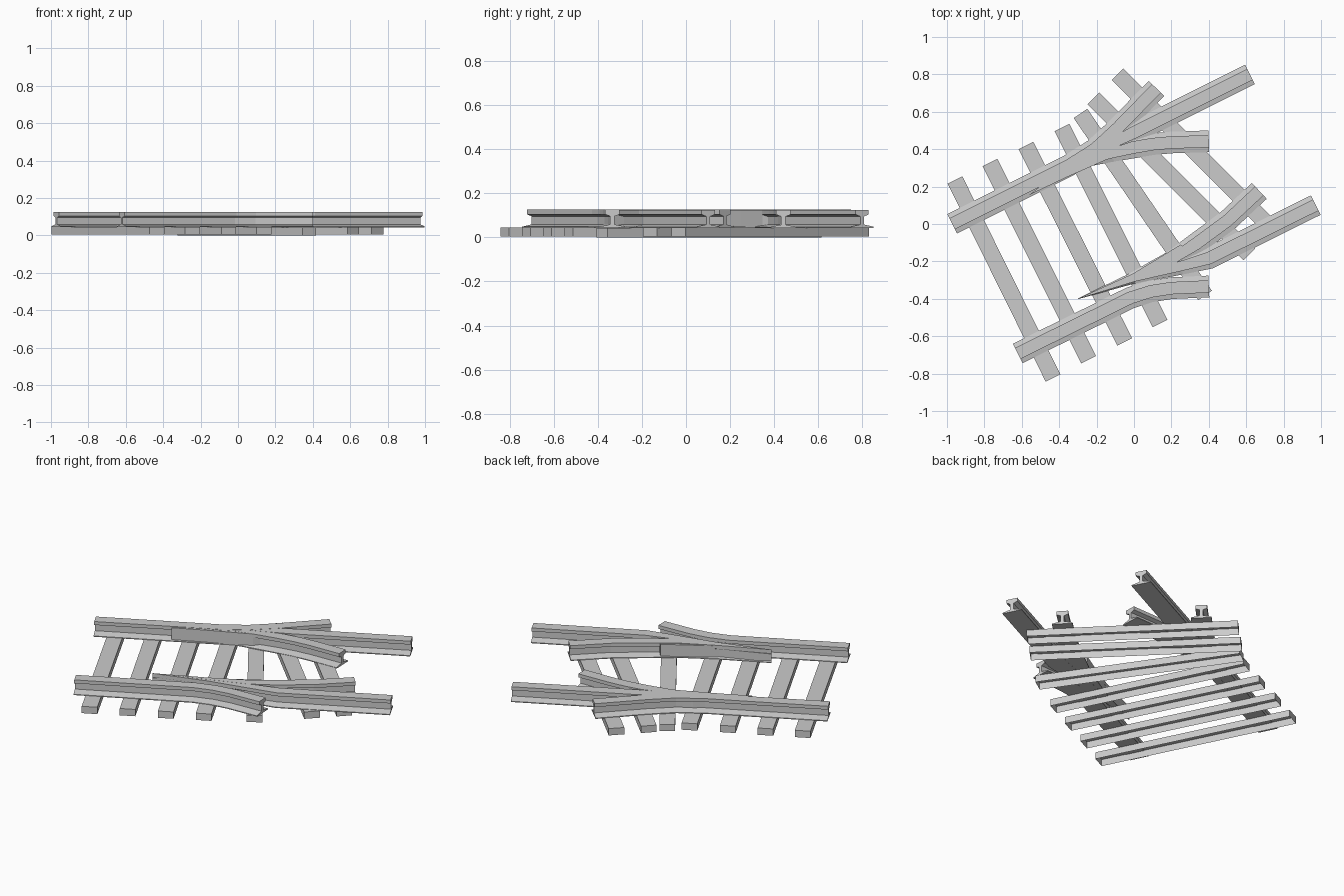
import bpy, bmesh
from mathutils import Vector

if "Cube" in bpy.data.objects:
    bpy.data.objects.remove(bpy.data.objects["Cube"])

# half of the rail cross-section: (half width, height)
HALF = [(.058, .044), (.058, .049), (.010, .059), (.010, .096), (.033, .105), (.033, .126)]
PROFILE = HALF + [(-w, z) for w, z in reversed(HALF)]


def finish(name, bm):
    bmesh.ops.recalc_face_normals(bm, faces=bm.faces)
    me = bpy.data.meshes.new(name)
    bm.to_mesh(me)
    bm.free()
    ob = bpy.data.objects.new(name, me)
    bpy.context.collection.objects.link(ob)
    return ob


def rail(name, stations, drop=0.0):
    """Sweep the rail profile along (x, y, width factor) stations."""
    bm = bmesh.new()
    pts = [Vector(s[:2]) for s in stations]
    rings = []
    for i, p in enumerate(pts):
        dirs = []
        if i > 0:
            dirs.append((p - pts[i - 1]).normalized())
        if i < len(pts) - 1:
            dirs.append((pts[i + 1] - p).normalized())
        t = sum(dirs, Vector((0, 0))).normalized()
        n = Vector((-t.y, t.x)) * stations[i][2]
        rings.append([bm.verts.new((p.x + n.x * w, p.y + n.y * w, z - drop)) for w, z in PROFILE])
    k = len(PROFILE)
    for a, b in zip(rings, rings[1:]):
        for j in range(k):
            bm.faces.new((a[j], a[(j + 1) % k], b[(j + 1) % k], b[j]))
    bm.faces.new(rings[0])
    bm.faces.new(rings[-1])
    return finish(name, bm)


def plate(name, outline, z0, z1):
    """Vertical prism over a ground outline."""
    bm = bmesh.new()
    f = bm.faces.new([bm.verts.new((x, y, z0)) for x, y in outline])
    ext = bmesh.ops.extrude_face_region(bm, geom=[f], use_keep_orig=True)
    for v in ext["geom"]:
        if isinstance(v, bmesh.types.BMVert):
            v.co.z = z1
    return finish(name, bm)


def sleeper(name, a, b, z0):
    """Hollow sleeper, open underneath."""
    a, b = Vector(a), Vector(b)
    d = (b - a).normalized()
    n = Vector((-d.y, d.x)) * .044
    corners = [a - n, b - n, b + n, a + n]
    bm = bmesh.new()
    lo = [bm.verts.new((c.x, c.y, z0)) for c in corners]
    hi = [bm.verts.new((c.x, c.y, z0 + .042)) for c in corners]
    bm.faces.new(hi)
    for i in range(4):
        j = (i + 1) % 4
        bm.faces.new((lo[i], lo[j], hi[j], hi[i]))
    return finish(name, bm)


# sleepers, fanning with the left branch
ENDS = [((-.957, .235), (-.433, -.823)), ((-.770, .329), (-.243, -.725)),
        ((-.578, .420), (-.050, -.630)), ((-.385, .516), (.139, -.532)),
        ((-.286, .591), (.380, -.382)), ((-.217, .671), (.617, -.163)),
        ((-.088, .800), (.746, -.034))]
for i, (a, b) in enumerate(ENDS):
    sleeper(f"sleeper_{i + 1}", a, b, 0.0 if i == 4 else .004)

# outer stock rails, each curving away along a branch
rail("left_stock_rail", [(-.972, .001, 1), (-.35, .312, 1), (-.21, .40, 1),
                         (-.09, .51, 1), (.12, .725, 1)])
rail("right_stock_rail", [(-.622, -.692, 1), (-.02, -.395, 1), (.09, -.36, 1),
                          (.2, -.343, 1), (.4, -.334, 1)])

# inner rails that start as tapered blades
rail("straight_left_rail", [(-.3, .34, .3), (-.12, .43, .8), (0, .49, 1), (.62, .80, 1)], .0006)
rail("right_branch_left_rail", [(-.5, .20, .2), (-.25, .335, .5), (-.12, .378, .8), (0, .41, 1),
                                (.1, .427, 1), (.2, .436, 1), (.4, .442, 1)], .0012)
rail("straight_right_rail", [(-.3, -.4, .03), (0, -.295, .4), (.25, -.225, .8),
                             (.4, -.183, 1), (.972, .101, 1)], .0006)
rail("left_branch_right_rail", [(-.3, -.4, .03), (-.02, -.285, .35), (.2, -.19, .8), (.33, -.107, 1),
                                (.5, .018, 1), (.67, .177, 1)])

# solid full-height blade tips
plate("left_blade", [(-.56, .155), (-.36, .25), (-.14, .347), (-.08, .40), (-.3, .36)], .044, .124)
plate("right_blade", [(-.3, -.4), (-.06, -.325), (.1, -.27), (.3, -.16), (.25, -.11), (-.03, -.28)],
      .044, .122)
